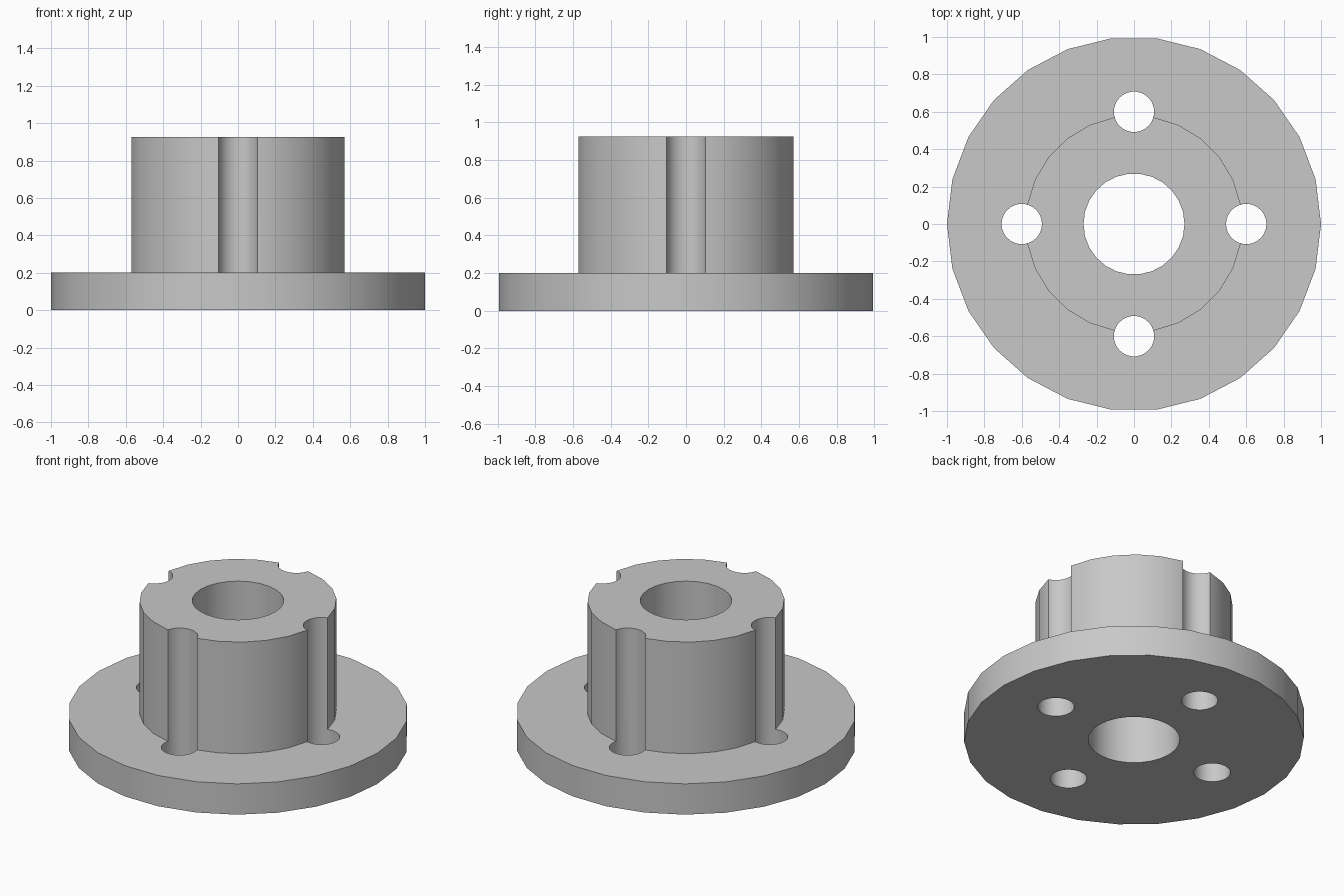
import bpy
import bmesh
from math import sin, cos, radians, atan2, pi

SIDES = 26
FLANGE_TOP, HUB_TOP = 0.2, 0.925
HUB_RADIUS, BORE_RADIUS = 0.58, 0.27
BOLT_CIRCLE, BOLT_RADIUS = 0.6, 0.108

if "Cube" in bpy.data.objects:
    bpy.data.objects.remove(bpy.data.objects["Cube"], do_unlink=True)

grey = bpy.data.materials.new("plain grey")
grey.use_nodes = True
colour = (0.58, 0.58, 0.58, 1)
grey.diffuse_color = colour
for node in grey.node_tree.nodes:
    if node.type == 'BSDF_PRINCIPLED':
        node.inputs["Base Color"].default_value = colour


def circle(radius, cx=0, cy=0):
    """Points of a regular polygon with a corner on +x."""
    steps = [2 * pi * i / SIDES for i in range(SIDES)]
    return [(cx + radius * cos(a), cy + radius * sin(a)) for a in steps]


def prism(name, outline, bottom, top):
    """Extrude a closed outline upwards."""
    bm = bmesh.new()
    base = bm.faces.new([bm.verts.new((x, y, bottom)) for x, y in outline])
    extruded = bmesh.ops.extrude_face_region(bm, geom=[base], use_keep_orig=True)
    moved = [v for v in extruded["geom"] if isinstance(v, bmesh.types.BMVert)]
    bmesh.ops.translate(bm, verts=moved, vec=(0, 0, top - bottom))
    bmesh.ops.recalc_face_normals(bm, faces=bm.faces)
    mesh = bpy.data.meshes.new(name)
    bm.to_mesh(mesh)
    bm.free()
    mesh.materials.append(grey)
    obj = bpy.data.objects.new(name, mesh)
    bpy.context.collection.objects.link(obj)
    return obj


def combine(target, tool, operation):
    """Apply a boolean and discard the tool."""
    tool.hide_render = True
    mod = target.modifiers.new(operation.lower(), 'BOOLEAN')
    mod.operation = operation
    mod.solver = 'EXACT'
    mod.object = tool
    bpy.context.view_layer.objects.active = target
    bpy.ops.object.modifier_apply(modifier=mod.name)
    bpy.data.objects.remove(tool, do_unlink=True)


# Round base flange
body = prism("flanged_hub", circle(1), 0, FLANGE_TOP)

# Hub: four arcs of five facets, each running between two bolt grooves
cusp_x = (HUB_RADIUS**2 + BOLT_CIRCLE**2 - BOLT_RADIUS**2) / (2 * BOLT_CIRCLE)
cusp_y = (HUB_RADIUS**2 - cusp_x**2) ** 0.5
start = atan2(cusp_y, cusp_x)
step = (pi / 2 - 2 * start) / 5
angles = [q * pi / 2 + start + i * step for q in range(4) for i in range(6)]
hub_outline = [(HUB_RADIUS * cos(a), HUB_RADIUS * sin(a)) for a in angles]
combine(body, prism("hub", hub_outline, FLANGE_TOP / 2, HUB_TOP), 'UNION')

# Central bore
combine(body, prism("bore_cutter", circle(BORE_RADIUS), -1, 2), 'DIFFERENCE')

# Bolt holes, which also groove the hub wall
for quarter in range(4):
    a = radians(90 * quarter)
    hole = circle(BOLT_RADIUS, BOLT_CIRCLE * cos(a), BOLT_CIRCLE * sin(a))
    combine(body, prism("bolt_hole_cutter", hole, -1, 2), 'DIFFERENCE')

# Smooth round walls with crisp rims
bpy.ops.object.select_all(action='DESELECT')
body.select_set(True)
bpy.context.view_layer.objects.active = body
bpy.ops.object.shade_smooth_by_angle(angle=radians(30))
